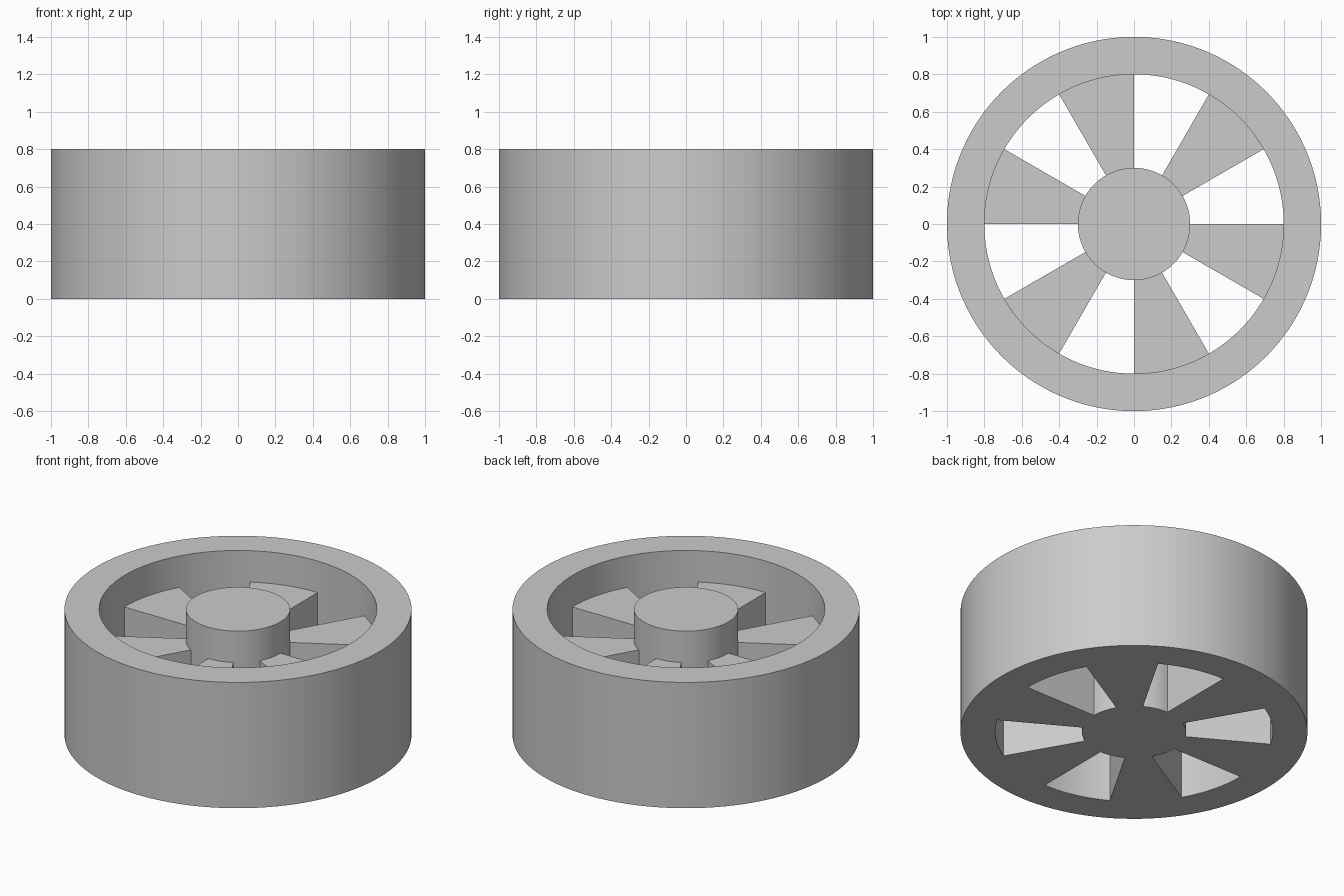
import bpy, bmesh, math

SEGMENTS = 120          # divisions of the full circle
SPOKES = 6
R_OUT, R_IN, R_HUB = 1.0, 0.8, 0.3
HEIGHT, SPOKE_TOP = 0.8, 0.6

if "Cube" in bpy.data.objects:
    bpy.data.objects.remove(bpy.data.objects["Cube"], do_unlink=True)

grey = bpy.data.materials.new("plain_grey")
grey.use_nodes = True
colour = (0.6, 0.6, 0.6, 1)
grey.diffuse_color = colour
grey.node_tree.nodes["Principled BSDF"].inputs["Base Color"].default_value = colour


def polar(r, step, z):
    a = math.tau * step / SEGMENTS
    return (r * math.cos(a), r * math.sin(a), z)


def swept(name, profile, start, steps):
    """Sweep a closed (radius, height) profile around z; cap it if partial."""
    bm = bmesh.new()
    rings = [[bm.verts.new(polar(r, start + i, z)) for r, z in profile]
             for i in range(steps + 1)]
    n = len(profile)
    for a, b in zip(rings, rings[1:]):
        for j in range(n):
            k = (j + 1) % n
            bm.faces.new((a[j], b[j], b[k], a[k]))
    if steps < SEGMENTS:
        bm.faces.new(rings[0])
        bm.faces.new(rings[-1][::-1])
    bmesh.ops.remove_doubles(bm, verts=bm.verts, dist=1e-5)
    return finish(name, bm)


def finish(name, bm):
    bmesh.ops.recalc_face_normals(bm, faces=bm.faces)
    mesh = bpy.data.meshes.new(name)
    bm.to_mesh(mesh)
    bm.free()
    mesh.materials.append(grey)
    obj = bpy.data.objects.new(name, mesh)
    bpy.context.collection.objects.link(obj)
    bpy.ops.object.select_all(action="DESELECT")
    obj.select_set(True)
    bpy.context.view_layer.objects.active = obj
    bpy.ops.object.shade_smooth_by_angle(angle=math.radians(30))
    return obj


def box_profile(r0, r1, top):
    return [(r0, 0), (r1, 0), (r1, top), (r0, top)]


# Outer rim: a thick tube
swept("rim", box_profile(R_IN, R_OUT, HEIGHT), 0, SEGMENTS)

# Central hub: a solid cylinder, level with the rim
bm = bmesh.new()
base = bm.faces.new([bm.verts.new(polar(R_HUB, i, 0)) for i in range(SEGMENTS)])
ext = bmesh.ops.extrude_face_region(bm, geom=[base], use_keep_orig=True)
for v in ext["geom"]:
    if isinstance(v, bmesh.types.BMVert):
        v.co.z = HEIGHT
finish("hub", bm)

# Wedge spokes, as wide as the gaps between them
width = SEGMENTS // (2 * SPOKES)
for i in range(SPOKES):
    swept(f"spoke_{i + 1}", box_profile(R_HUB, R_IN, SPOKE_TOP),
          (2 * i + 1) * width, width)
